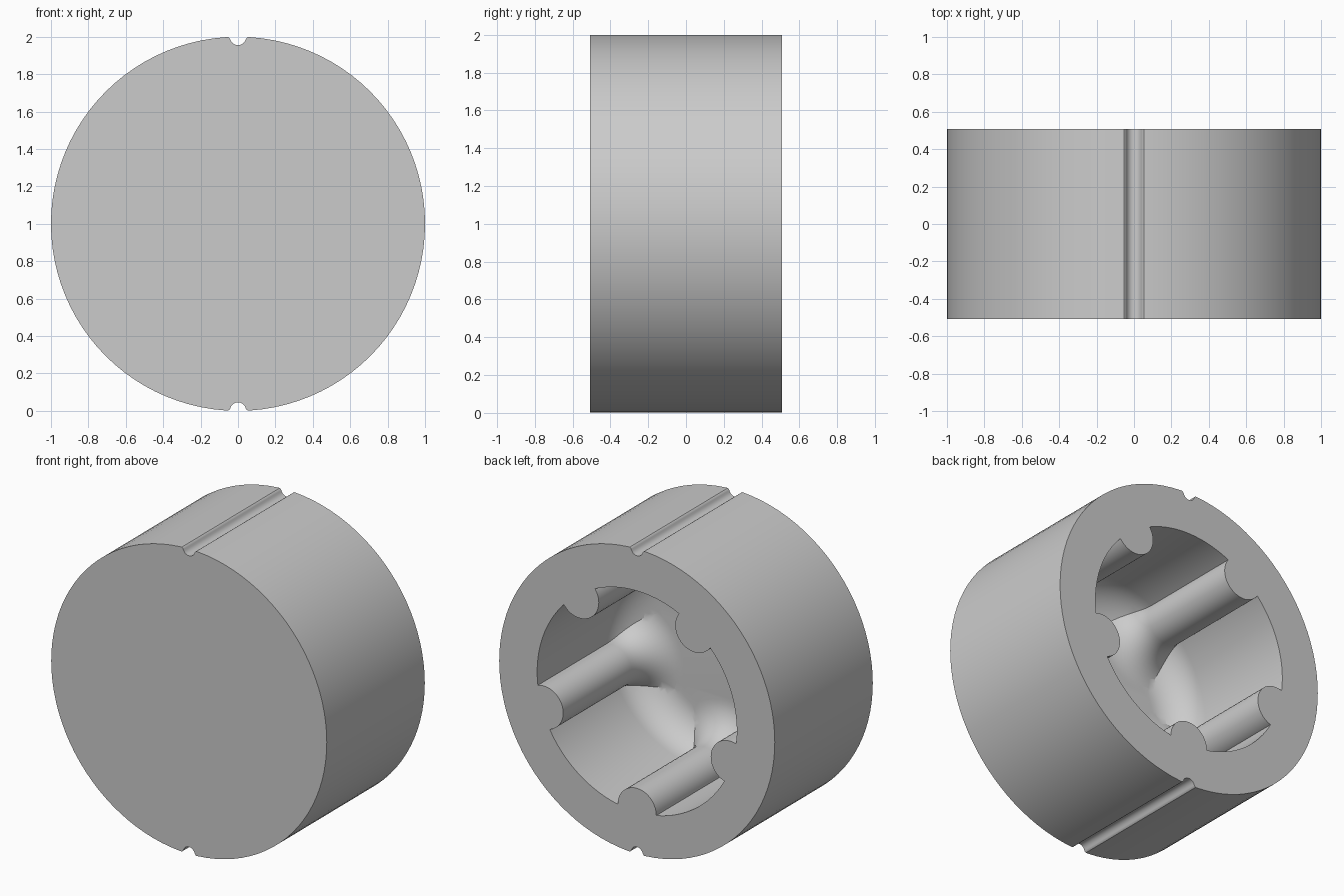
import bpy, bmesh, math
from mathutils import Vector

cube = bpy.data.objects.get("Cube")
if cube:
    bpy.data.objects.remove(cube, do_unlink=True)

HALF = 0.508            # half thickness along y
CAVITY_R = 0.725        # bore radius
RIB_R, RIB_POS = 0.14, 0.71
FILLET = 0.22           # rounding between walls and floor
FLOOR_Y = HALF - 0.93

grey = bpy.data.materials.new("plain_grey")
grey.use_nodes = True
COLOR = (0.6, 0.6, 0.6, 1)
grey.diffuse_color = COLOR
grey.node_tree.nodes["Principled BSDF"].inputs["Base Color"].default_value = COLOR


def make_object(name, bm):
    bmesh.ops.recalc_face_normals(bm, faces=bm.faces[:])
    mesh = bpy.data.meshes.new(name)
    bm.to_mesh(mesh)
    bm.free()
    obj = bpy.data.objects.new(name, mesh)
    bpy.context.collection.objects.link(obj)
    mesh.materials.append(grey)
    return obj


def lathe(name, profile, sides, cx=0, cz=1):
    """Closed solid from (radius, y) rings around an axis along y."""
    bm = bmesh.new()
    rings = []
    for r, y in profile:
        rings.append([bm.verts.new((cx + r * math.cos(a), y, cz + r * math.sin(a)))
                      for a in (math.tau * i / sides for i in range(sides))])
    for lo, hi in zip(rings, rings[1:]):
        for i in range(sides):
            j = (i + 1) % sides
            bm.faces.new((lo[i], lo[j], hi[j], hi[i]))
    bm.faces.new(rings[0])
    bm.faces.new(rings[-1])
    return make_object(name, bm)


def prism(name, outline):
    """Extrude an (x, z) outline along y, past both faces."""
    bm = bmesh.new()
    face = bm.faces.new([bm.verts.new((x, -1, z)) for x, z in outline])
    out = bmesh.ops.extrude_face_region(bm, geom=[face])
    verts = [v for v in out["geom"] if isinstance(v, bmesh.types.BMVert)]
    bmesh.ops.translate(bm, verts=verts, vec=Vector((0, 2, 0)))
    return make_object(name, bm)


def subtract(target, cutter):
    mod = target.modifiers.new("cut", "BOOLEAN")
    mod.operation, mod.solver, mod.object = "DIFFERENCE", "EXACT", cutter
    bpy.context.view_layer.update()
    result = bpy.data.meshes.new_from_object(
        target.evaluated_get(bpy.context.evaluated_depsgraph_get()))
    target.modifiers.clear()
    target.data = result
    bpy.data.objects.remove(cutter, do_unlink=True)


# Quarter-round steps as (inset, y), from the floor up to the straight wall
steps = [math.pi / 2 * i / 12 for i in range(13)]
rounding = [(FILLET * (1 - math.sin(a)), FLOOR_Y + FILLET * (1 - math.cos(a)))
            for a in steps]

# Cavity: rounded bowl less five ribs that flare into the floor
cavity = lathe("cavity_cutter",
               [(CAVITY_R - o, y) for o, y in rounding] + [(CAVITY_R, HALF + 0.1)], 96)
for k in range(5):
    a = math.radians(-90 + 72 * k)
    flare = [(RIB_R + o, y) for o, y in rounding]
    profile = [(RIB_R + FILLET, FLOOR_Y - 0.1)] + flare + [(RIB_R, HALF + 0.2)]
    subtract(cavity, lathe("rib_cutter", profile, 40,
                           RIB_POS * math.cos(a), 1 + RIB_POS * math.sin(a)))

# Body: solid drum, hollowed from the back
body = lathe("cap_body", [(1, -HALF), (1, HALF)], 96)
subtract(body, cavity)

# Alignment grooves with softened lips, top and bottom
half = [(0.012, 0.956), (0.027, 0.964), (0.037, 0.976), (0.041, 0.986),
        (0.046, 0.994), (0.055, 1.0), (0.055, 1.05)]
groove = [(-x, z) for x, z in reversed(half)] + half
for side in (1, -1):
    subtract(body, prism("groove_cutter", [(x, 1 + side * z) for x, z in groove]))

bpy.ops.object.select_all(action="DESELECT")
body.select_set(True)
bpy.context.view_layer.objects.active = body
bpy.ops.object.shade_smooth_by_angle(angle=math.radians(30))
